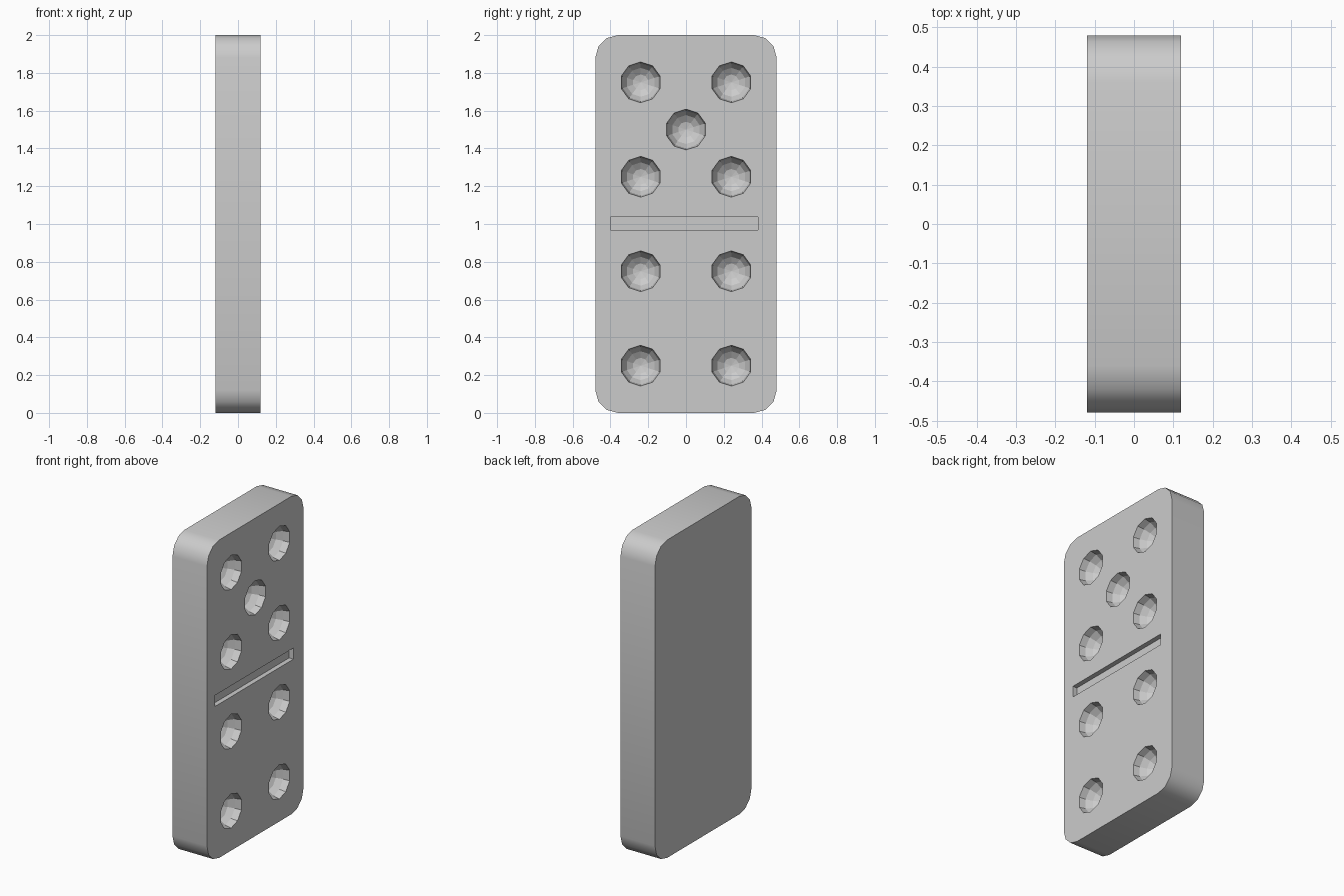
import bpy, bmesh, math
from mathutils import Matrix

if "Cube" in bpy.data.objects:
    bpy.data.objects.remove(bpy.data.objects["Cube"])

T, W, H, R = 0.12, 0.48, 2.0, 0.12   # half thickness, half width, height, corner radius


def make_object(name, bm):
    bmesh.ops.recalc_face_normals(bm, faces=bm.faces)
    mesh = bpy.data.meshes.new(name)
    bm.to_mesh(mesh)
    bm.free()
    ob = bpy.data.objects.new(name, mesh)
    bpy.context.collection.objects.link(ob)
    return ob


# Tile: rounded rectangle profile extruded through the thickness
bm = bmesh.new()
corners = [(W - R, H - R, 0), (R - W, H - R, 90), (R - W, R, 180), (W - R, R, 270)]
outline = []
for cy, cz, start in corners:
    for i in range(4):
        a = math.radians(start + 30 * i)
        outline.append(bm.verts.new((-T, cy + R * math.cos(a), cz + R * math.sin(a))))
face = bm.faces.new(outline)
ext = bmesh.ops.extrude_face_region(bm, geom=[face])
bmesh.ops.translate(bm, vec=(2 * T, 0, 0),
                    verts=[g for g in ext["geom"] if isinstance(g, bmesh.types.BMVert)])
# keep the back cap
if not any(all(abs(v.co.x + T) < 1e-5 for v in f.verts) for f in bm.faces):
    bm.faces.new(outline)
tile = make_object("domino_tile", bm)

# Pip cutter: ten-sided spheres centred on the front of the tile
bm = bmesh.new()
pips = [(s * 0.24, z) for s in (-1, 1) for z in (0.25, 0.75, 1.25, 1.75)] + [(0, 1.5)]
for y, z in pips:
    m = Matrix.Translation((T + 0.0005, y, z)) @ Matrix.Rotation(math.pi / 2, 4, 'Y')
    m = m @ Matrix.Rotation(math.pi / 2, 4, 'Z')
    bmesh.ops.create_uvsphere(bm, u_segments=10, v_segments=8, radius=0.108, matrix=m)
pip_cutter = make_object("pip_cutter", bm)

# Divider cutter: shallow groove across the middle
bm = bmesh.new()
bmesh.ops.create_cube(bm, size=1, matrix=Matrix.Translation((T, -0.01, 1.003))
                      @ Matrix.Diagonal((0.06, 0.78, 0.07, 1)))
groove_cutter = make_object("groove_cutter", bm)

# Carve the pips and groove, then apply
bpy.context.view_layer.objects.active = tile
tile.select_set(True)
for cutter in (pip_cutter, groove_cutter):
    mod = tile.modifiers.new(cutter.name, 'BOOLEAN')
    mod.operation = 'DIFFERENCE'
    mod.solver = 'EXACT'
    mod.object = cutter
    bpy.ops.object.modifier_apply(modifier=mod.name)
for cutter in (pip_cutter, groove_cutter):
    bpy.data.objects.remove(cutter)

bpy.ops.object.shade_smooth_by_angle(angle=math.radians(31))
# Pips stay faceted
for p in tile.data.polygons:
    c = p.center
    if abs(c.x) < T - 1e-4 and abs(c.y) < 0.4 and 0.1 < c.z < 1.9:
        p.use_smooth = False
